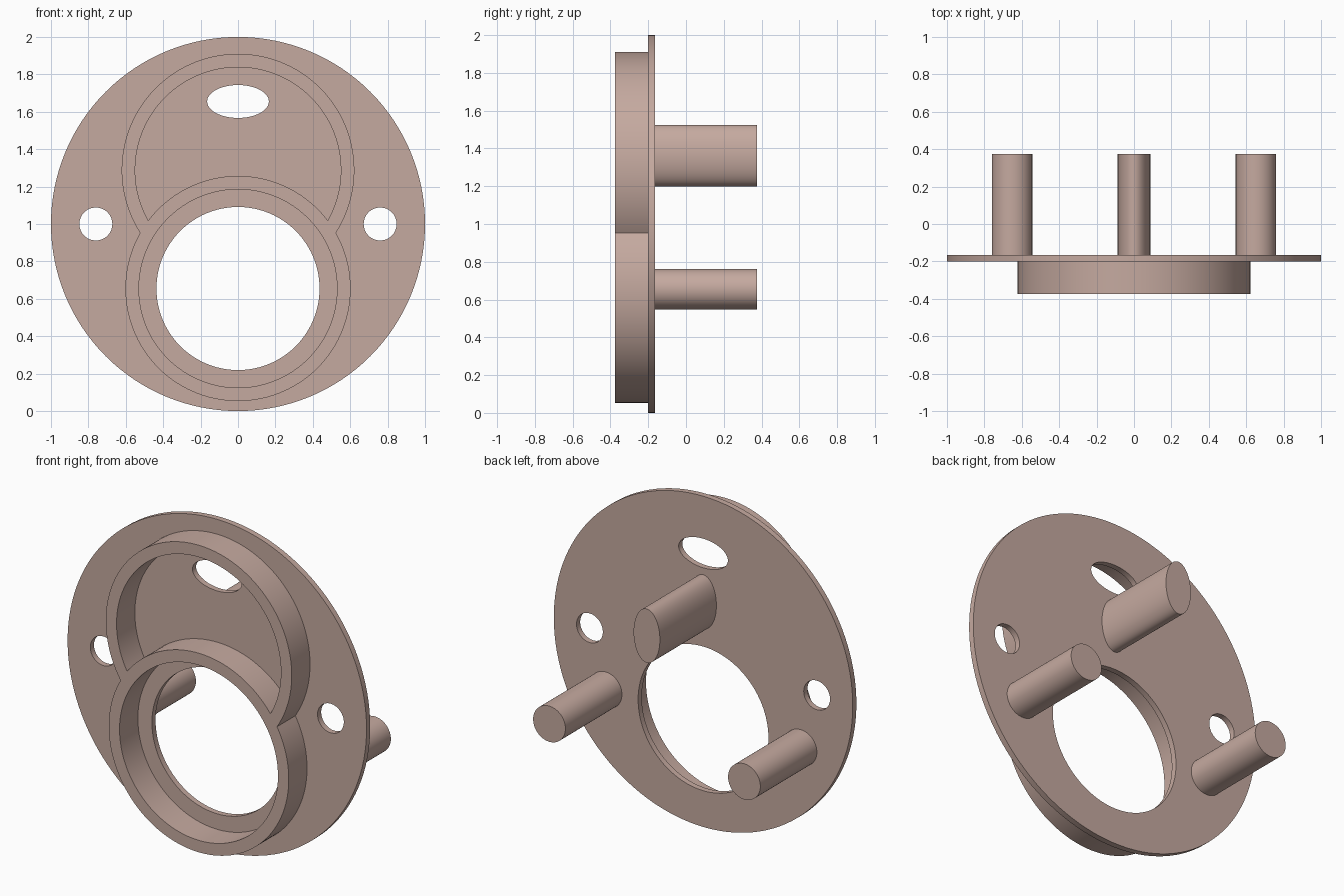
import bpy, bmesh, math

if "Cube" in bpy.data.objects:
    bpy.data.objects.remove(bpy.data.objects["Cube"])

mat = bpy.data.materials.new("dusty_rose")
mat.diffuse_color = (0.56, 0.40, 0.35, 1)
mat.use_nodes = True
mat.node_tree.nodes["Principled BSDF"].inputs["Base Color"].default_value = mat.diffuse_color


def arc(cz, r, a0, a1, n):
    """Points of a circular arc centred on x = 0, angles in radians."""
    return [(r * math.cos(a0 + (a1 - a0) * i / n), cz + r * math.sin(a0 + (a1 - a0) * i / n))
            for i in range(n + 1)]


def ellipse(cx, cz, rx, rz, n=64):
    return [(cx + rx * math.cos(2 * math.pi * i / n), cz + rz * math.sin(2 * math.pi * i / n))
            for i in range(n)]


def slab(name, loops, y0, y1):
    """Extrude closed x-z outlines (first is outer, rest are holes) from y0 to y1."""
    cu = bpy.data.curves.new(name, 'CURVE')
    cu.dimensions = '2D'
    cu.fill_mode = 'BOTH'
    cu.extrude = (y1 - y0) / 2
    for pts in loops:
        sp = cu.splines.new('POLY')
        sp.points.add(len(pts) - 1)
        for p, (x, z) in zip(sp.points, pts):
            p.co = (x, z, 0, 1)
        sp.use_cyclic_u = True
    ob = bpy.data.objects.new(name, cu)
    bpy.context.collection.objects.link(ob)
    ob.location.y = (y0 + y1) / 2
    ob.rotation_euler.x = math.pi / 2
    bpy.ops.object.select_all(action='DESELECT')
    ob.select_set(True)
    bpy.context.view_layer.objects.active = ob
    bpy.ops.object.convert(target='MESH')
    ob = bpy.context.object
    bm = bmesh.new()
    bm.from_mesh(ob.data)
    bmesh.ops.remove_doubles(bm, verts=bm.verts, dist=1e-5)
    bmesh.ops.recalc_face_normals(bm, faces=bm.faces)
    bm.to_mesh(ob.data)
    bm.free()
    ob.data.materials.clear()
    ob.data.materials.append(mat)
    bpy.ops.object.shade_smooth_by_angle(angle=math.radians(30))
    return ob


def crossing(r_low, r_up):
    """Right-hand meeting point of the two circles: angles seen from each centre."""
    d = UP - LOW
    a = (d * d + r_low ** 2 - r_up ** 2) / (2 * d)
    h = math.sqrt(r_low ** 2 - a * a)
    return math.atan2(a, h), math.atan2(a - d, h)


LOW, UP = 0.655, 1.288            # heights of the two ring centres
R_LOW, R_UP, R_UP_IN = 0.602, 0.622, 0.55
FRONT, FACE, BACK, END = -0.375, -0.2, -0.165, 0.375

# Round base plate with the large bore, the oval slot and two bolt holes
slab("base_plate", [
    ellipse(0, 1, 1, 1, 128),
    ellipse(0, LOW, 0.436, 0.436, 96),
    ellipse(0, 1.655, 0.165, 0.088),
    ellipse(0.76, 1, 0.088, 0.088),
    ellipse(-0.76, 1, 0.088, 0.088)], FACE, BACK)

# Raised rim: figure-eight outline with a round pocket and a crescent pocket
lo, up = crossing(R_LOW, R_UP)
outline = (arc(UP, R_UP, up, math.pi - up, 80)[:-1]
           + arc(LOW, R_LOW, math.pi - lo, 2 * math.pi + lo, 80)[:-1])
lo, up = crossing(R_LOW, R_UP_IN)
crescent = (arc(UP, R_UP_IN, up, math.pi - up, 80)[:-1]
            + arc(LOW, R_LOW, math.pi - lo, lo, 40)[:-1])
slab("double_rim", [outline, ellipse(0, LOW, 0.53, 0.53, 96), crescent], FRONT, FACE)

# Pins on the back: one oval, two round
slab("oval_pin", [ellipse(0, 1.362, 0.088, 0.163)], BACK, END)
for side, s in (("left", -1), ("right", 1)):
    slab(side + "_pin", [ellipse(s * 0.652, LOW, 0.108, 0.108)], BACK, END)
